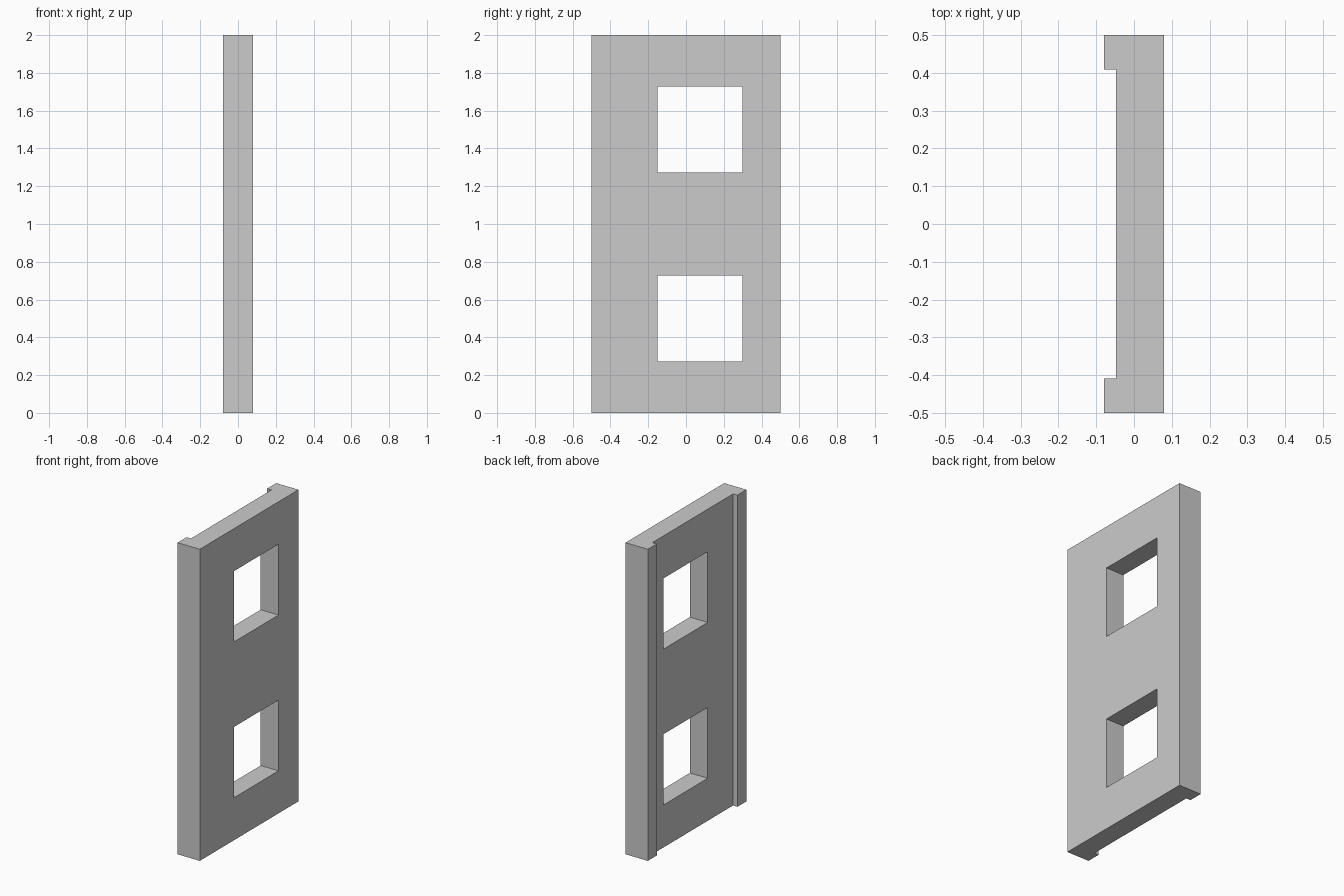
import bpy, bmesh

if "Cube" in bpy.data.objects:
    bpy.data.objects.remove(bpy.data.objects["Cube"])

HALF_T, RECESS_X = 0.079, -0.048      # half thickness, back recess plane
HALF_W, RIB_Y, HEIGHT = 0.5, 0.409, 2.0


def prism(name, profile, z0, z1):
    """Extrude a closed xy profile from z0 to z1."""
    bm = bmesh.new()
    face = bm.faces.new([bm.verts.new((x, y, z0)) for x, y in profile])
    new = bmesh.ops.extrude_face_region(bm, geom=[face])["geom"]
    top = [v for v in new if isinstance(v, bmesh.types.BMVert)]
    bmesh.ops.translate(bm, verts=top, vec=(0, 0, z1 - z0))
    bmesh.ops.recalc_face_normals(bm, faces=bm.faces)
    mesh = bpy.data.meshes.new(name)
    bm.to_mesh(mesh)
    bm.free()
    obj = bpy.data.objects.new(name, mesh)
    bpy.context.collection.objects.link(obj)
    return obj


# Wall panel: C-shaped section with a rib along each back edge
half = [(RECESS_X, RIB_Y), (-HALF_T, RIB_Y), (-HALF_T, HALF_W), (HALF_T, HALF_W)]
section = half + [(x, -y) for x, y in reversed(half)]
panel = prism("wall_panel", section, 0, HEIGHT)

# Two off-centre window openings
opening = [(-0.3, -0.152), (0.3, -0.152), (0.3, 0.298), (-0.3, 0.298)]
cutters = []
for i, zc in enumerate((0.5, 1.5)):
    cutter = prism(f"window_cutter_{i + 1}", opening, zc - 0.227, zc + 0.227)
    cutter.hide_render = True
    mod = panel.modifiers.new("window", 'BOOLEAN')
    mod.operation, mod.solver, mod.object = 'DIFFERENCE', 'EXACT', cutter
    cutters.append(cutter)

# Apply the cuts and discard the cutters
bpy.context.view_layer.objects.active = panel
panel.select_set(True)
for mod in list(panel.modifiers):
    bpy.ops.object.modifier_apply(modifier=mod.name)
for cutter in cutters:
    bpy.data.objects.remove(cutter)
